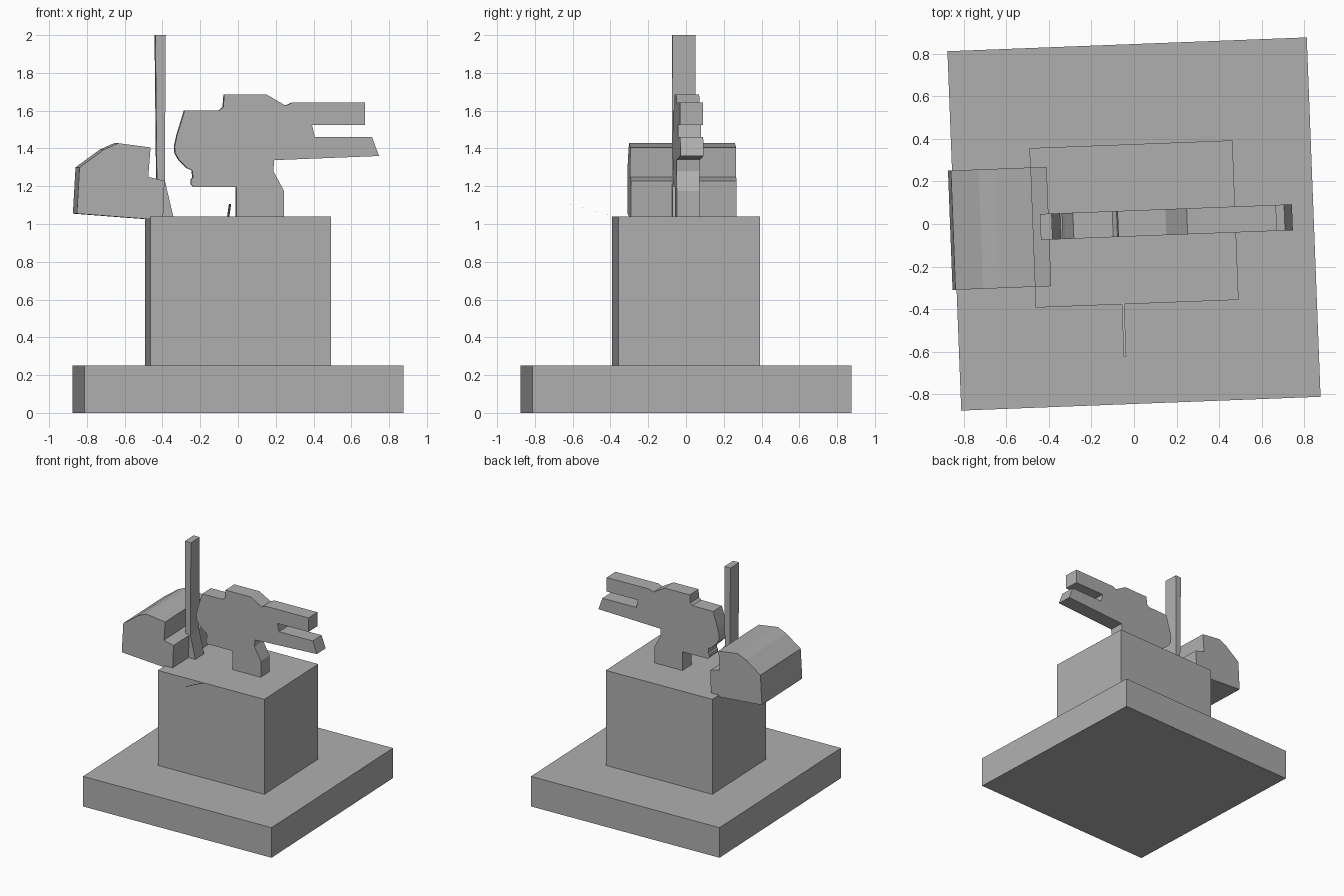
import bpy, bmesh
from math import radians
from mathutils import Matrix

cube = bpy.data.objects.get("Cube")
if cube:
    bpy.data.objects.remove(cube, do_unlink=True)

GREY = (0.43, 0.43, 0.43, 1)
mat = bpy.data.materials.new("plain grey")
mat.use_nodes = True
mat.diffuse_color = GREY
mat.node_tree.nodes["Principled BSDF"].inputs["Base Color"].default_value = GREY

TURN = Matrix.Rotation(radians(2.2), 4, "Z")  # whole model sits slightly turned


def finish(name, bm):
    bmesh.ops.recalc_face_normals(bm, faces=bm.faces)
    bm.transform(TURN)
    mesh = bpy.data.meshes.new(name)
    bm.to_mesh(mesh)
    bm.free()
    mesh.materials.append(mat)
    obj = bpy.data.objects.new(name, mesh)
    bpy.context.collection.objects.link(obj)
    return obj


def box(name, size, base_z):
    bm = bmesh.new()
    bmesh.ops.create_cube(bm, size=1)
    bm.transform(Matrix.Translation((0, 0, base_z + size[2] / 2)) @ Matrix.Diagonal((*size, 1)))
    return finish(name, bm)


def slab(name, profile, front, back):
    """Extrude an x-z outline from front to back."""
    bm = bmesh.new()
    face = bm.faces.new([bm.verts.new((x, front, z)) for x, z in profile])
    new = bmesh.ops.extrude_face_region(bm, geom=[face], use_keep_orig=True)["geom"]
    verts = [v for v in new if isinstance(v, bmesh.types.BMVert)]
    bmesh.ops.translate(bm, verts=verts, vec=(0, back - front, 0))
    return finish(name, bm)


# Stepped pedestal
box("base_plinth", (1.69, 1.69, 0.25), 0)
box("pedestal_block", (0.955, 0.75, 0.79), 0.25)

# Flat cut-out head with open jaws and a neck
slab("head_cutout", [
    (-.01, 1.04), (-.01, 1.195), (-.235, 1.195), (-.25, 1.21), (-.25, 1.235),
    (-.24, 1.245), (-.245, 1.285), (-.27, 1.295), (-.315, 1.34), (-.335, 1.375),
    (-.338, 1.41), (-.325, 1.47), (-.285, 1.6), (-.1, 1.602), (-.08, 1.62),
    (-.075, 1.685), (.15, 1.685), (.25, 1.627), (.285, 1.642), (.67, 1.642),
    (.67, 1.525), (.39, 1.525), (.405, 1.46), (.708, 1.46), (.745, 1.36),
    (.19, 1.338), (.185, 1.28), (.242, 1.175), (.242, 1.04)], -.058, .064)

# Upright post with a flared foot
slab("post", [(-.44, 2), (-.385, 2), (-.39, 1.23), (-.345, 1.04), (-.43, 1.04)], -.058, .064)

# Rounded chest-like body beside the post
slab("side_body", [
    (-.864, 1.055), (-.85, 1.3), (-.72, 1.395), (-.645, 1.428), (-.474, 1.405),
    (-.486, 1.25), (-.4, 1.228), (-.408, 1.02)], -.277, .284)

# Thin blade sticking out of the front
bm = bmesh.new()
left, right = -.072, -.060
bm.faces.new([bm.verts.new(p) for p in (
    (left, -.37, 1.04), (right, -.37, 1.04), (right, -.62, 1.105), (left, -.62, 1.105))])
finish("front_blade", bm)
